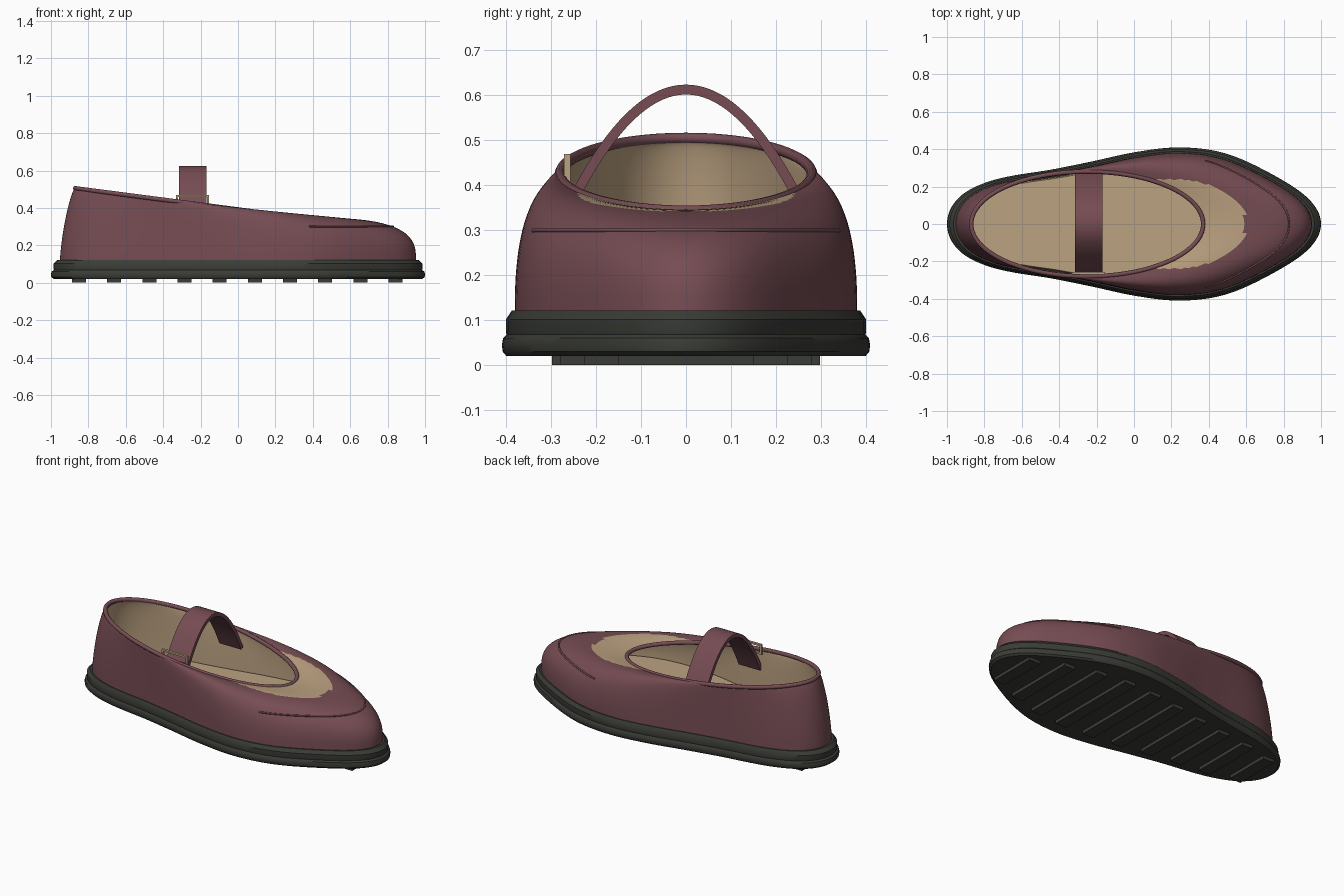
import bpy, bmesh, math
from mathutils import Vector

if "Cube" in bpy.data.objects:
    bpy.data.objects.remove(bpy.data.objects["Cube"])

N = 160  # points round the shoe


def material(name, rgb):
    m = bpy.data.materials.new(name)
    m.diffuse_color = (*rgb, 1)
    m.use_nodes = True
    m.node_tree.nodes["Principled BSDF"].inputs["Base Color"].default_value = m.diffuse_color
    return m


PLUM = material("plum leather", (0.18, 0.073, 0.087))
RUBBER = material("dark rubber", (0.042, 0.045, 0.037))
TAN = material("tan lining", (0.50, 0.36, 0.22))


def finish(name, bm, mats, angle=35):
    bmesh.ops.recalc_face_normals(bm, faces=bm.faces)
    me = bpy.data.meshes.new(name)
    bm.to_mesh(me)
    bm.free()
    for m in mats:
        me.materials.append(m)
    me.shade_smooth()
    me.set_sharp_from_angle(angle=math.radians(angle))
    ob = bpy.data.objects.new(name, me)
    bpy.context.collection.objects.link(ob)
    return ob


def loft(name, rings, mats, cap=False, closed_ring=True, loop=False, rule=None, angle=35):
    """Skin a list of point rings; rule(centre) gives the material index."""
    bm = bmesh.new()
    rows = [[bm.verts.new(p) for p in r] for r in rings]
    n = len(rows[0])
    for i in range(len(rows) if loop else len(rows) - 1):
        a, b = rows[i], rows[(i + 1) % len(rows)]
        for j in range(n if closed_ring else n - 1):
            k = (j + 1) % n
            bm.faces.new((a[j], a[k], b[k], b[j]))
    if cap:
        bm.faces.new(rows[0])
        bm.faces.new(rows[-1])
    if rule:
        for f in bm.faces:
            f.material_index = rule(f.calc_center_median())
    return finish(name, bm, mats, angle)


def box(name, size, loc, mat):
    bm = bmesh.new()
    bmesh.ops.create_cube(bm, size=1)
    for v in bm.verts:
        v.co = Vector([v.co[i] * size[i] + loc[i] for i in range(3)])
    return finish(name, bm, [mat])


def tube(name, pts, radius, mat, cyclic=False):
    cu = bpy.data.curves.new(name, 'CURVE')
    cu.dimensions = '3D'
    cu.bevel_depth = radius
    cu.bevel_resolution = 3
    cu.use_fill_caps = True
    sp = cu.splines.new('POLY')
    sp.points.add(len(pts) - 1)
    for p, q in zip(sp.points, pts):
        p.co = (*q, 1)
    sp.use_cyclic_u = cyclic
    sp.use_smooth = True
    cu.materials.append(mat)
    ob = bpy.data.objects.new(name, cu)
    bpy.context.collection.objects.link(ob)
    return ob


# Foot outline: an ellipse whose width factor varies along the length
WIDTH = [(-1, .42), (-.8, .365), (-.5, .325), (-.25, .34), (0, .383),
         (.25, .423), (.5, .432), (.8, .385), (1, .37)]


def width(c):
    c = max(-1, min(1, c))
    for i in range(len(WIDTH) - 1):
        (x0, y0), (x1, y1) = WIDTH[i], WIDTH[i + 1]
        if c <= x1:
            lo, hi = WIDTH[max(i - 1, 0)], WIDTH[min(i + 2, len(WIDTH) - 1)]
            m0 = (y1 - lo[1]) / (x1 - lo[0]) * (x1 - x0)
            m1 = (hi[1] - y0) / (hi[0] - x0) * (x1 - x0)
            u = (c - x0) / (x1 - x0)
            return ((2*u**3 - 3*u*u + 1) * y0 + (u**3 - 2*u*u + u) * m0
                    + (3*u*u - 2*u**3) * y1 + (u**3 - u*u) * m1)


ANGLES = [2 * math.pi * i / N for i in range(N)]


def outline(t, sx, sy):
    return sx * math.cos(t), sy * math.sin(t) * width(math.cos(t))


def outline_ring(sx, sy, z):
    return [(*outline(t, sx, sy), z) for t in ANGLES]


def collar(t, k=1):
    x = -.25 + .62 * k * math.cos(t)
    return x, .28 * k * math.sin(t), .508 - .13 * (x + .87)


def shell_point(t, th, sx, sy, z0, k=1, dz=0):
    """Superelliptic wall from the sole edge up and over to the collar."""
    n = 2.2 + .8 * math.cos(t)
    f = 1 - max(0, math.cos(th)) ** (2 / n)
    g = math.sin(th) ** (2 / n)
    bx, by = outline(t, sx, sy)
    ox, oy, oz = collar(t, k)
    return bx + (ox - bx) * f, by + (oy - by) * f, z0 + (oz + dz - z0) * g


def shell(*args):
    return [[shell_point(t, math.pi / 2 * (1 - (1 - i / 32) ** 1.5), *args) for t in ANGLES]
            for i in range(33)]


# Sole: stepped lower and upper bands
loft("sole", [outline_ring(*p) for p in [
    (.985, .975, .02), (.998, .995, .03), (1, 1, .045), (.996, .993, .06), (.984, .975, .068),
    (.986, .978, .074), (.986, .978, .102), (.965, .945, .122), (.93, .9, .122)]],
    [RUBBER], cap=True)

# Tread bars under the sole
for i in range(10):
    x = -.85 + .188 * i
    half = .73 * width(x) * math.sqrt(1 - x * x)
    box(f"tread_bar_{i + 1}", (.075, 2 * half, .024), (x, 0, .012), RUBBER)


# Upper, with the tan tongue panel ahead of the opening
def tongue(c):
    return int(c.x > .1 and c.z > .3 and ((c.x - .2) / .4) ** 2 + (c.y / .24) ** 2 < 1)


loft("upper", shell(.952, .93, .115), [PLUM, TAN], rule=tongue, angle=60)

# Lining and insole
loft("lining", shell(.92, .885, .13, .985, -.012), [TAN], angle=60)
loft("insole", [outline_ring(.915, .87, .135), outline_ring(.905, .85, .16)], [TAN], cap=True)

# Rolled collar edge
tube("collar_rim", [(x, y, z - .003) for x, y, z in map(collar, ANGLES)], .012, PLUM, True)

# Toe seam following the upper at constant height
seam = []
for i in range(-60, 61):
    t = i / 60 * 1.25
    n = 2.2 + .8 * math.cos(t)
    g = (.30 - .115) / (collar(t)[2] - .115)
    p = shell_point(t, math.asin(g ** (n / 2)), .952, .93, .115)
    if p[0] > .38:
        seam.append(p)
tube("toe_seam", seam, .005, PLUM)

# Arched strap: a flat band swept over a parabola
rings = []
for i in range(41):
    y = -.28 + .014 * i
    c = Vector((0, y, .613 - .215 * (y / .235) ** 2))
    nrm = Vector((0, 2 * .215 * y / .235 ** 2, 1)).normalized() * .011
    rings.append([(x, c.y + s * nrm.y, c.z + s * nrm.z)
                  for x, s in ((-.315, -1), (-.168, -1), (-.168, 1), (-.315, 1))])
loft("strap", rings, [PLUM], cap=True)

# Buckle frame on the front side
for name, size, x, z in (("top", (.175, .014, .011), -.243, .464),
                         ("bottom", (.175, .014, .011), -.243, .414),
                         ("left", (.011, .014, .06), -.325, .439),
                         ("right", (.011, .014, .06), -.161, .439)):
    box("buckle_" + name, size, (x, -.264, z), TAN)
